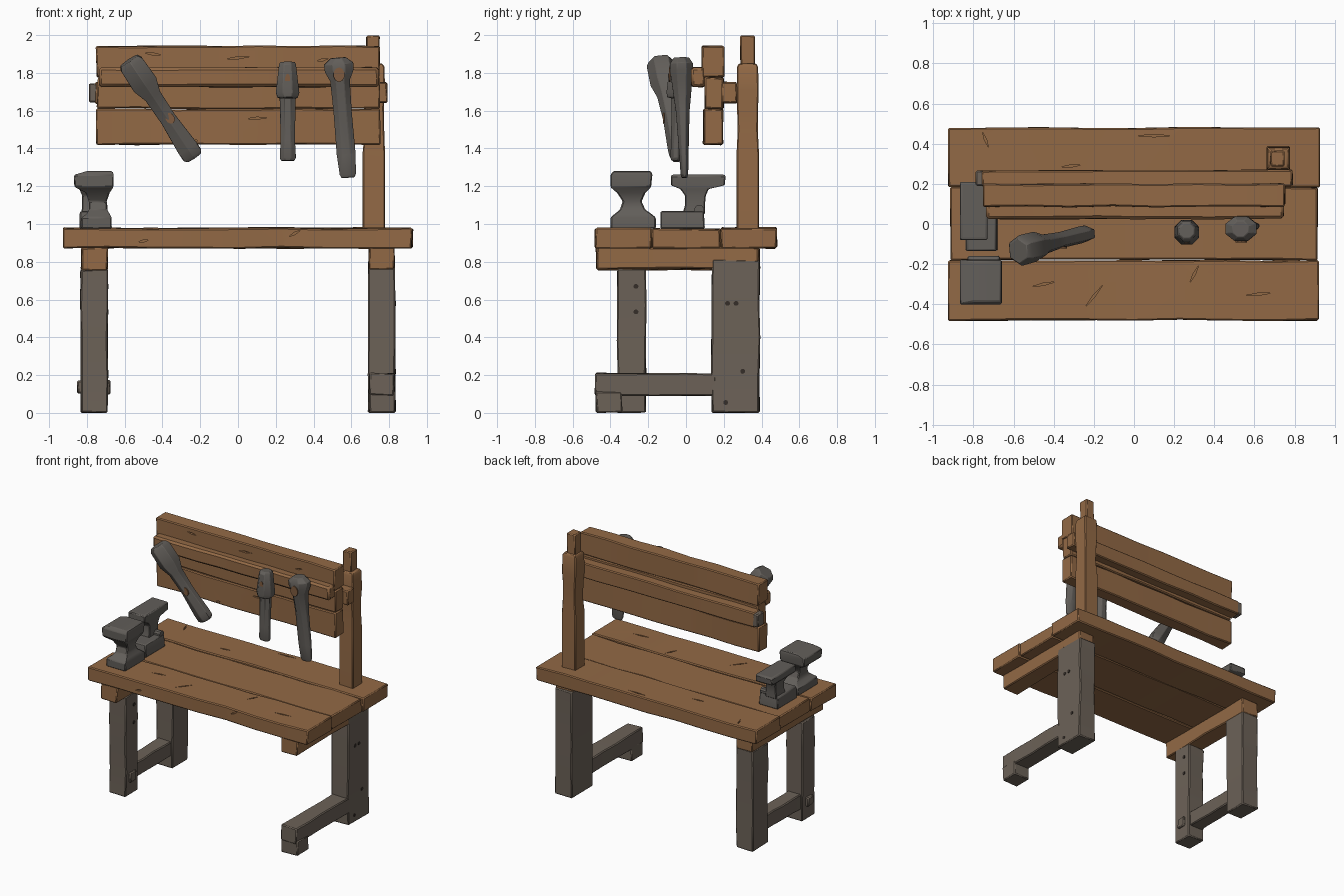
import bpy, bmesh, math, random
from mathutils import Vector

random.seed(4)


def material(name, rgb):
    m = bpy.data.materials.new(name)
    m.diffuse_color = (*rgb, 1)
    return m


WOOD = material("brown_wood", (0.29, 0.142, 0.06))
GREY = material("weathered_grey_wood", (0.150, 0.122, 0.097))
IRON = material("dull_iron", (0.122, 0.112, 0.101))
RUST = material("rust_brown", (0.21, 0.105, 0.05))
DARK = material("dark_nail", (0.035, 0.027, 0.022))


def finish(bm, name, mat, bevel=0.0):
    bmesh.ops.recalc_face_normals(bm, faces=bm.faces)
    me = bpy.data.meshes.new(name)
    bm.to_mesh(me)
    bm.free()
    me.materials.append(mat)
    ob = bpy.data.objects.new(name, me)
    bpy.context.collection.objects.link(ob)
    if bevel:
        b = ob.modifiers.new("worn_edges", 'BEVEL')
        b.width, b.segments, b.limit_method = bevel, 1, 'ANGLE'
    return ob


def beam(name, x, y, z, mat=WOOD, cuts=3, jit=0.004, bevel=0.007):
    """Hand-hewn timber: a box cut along its longest axis with uneven edges."""
    bm = bmesh.new()
    bmesh.ops.create_cube(bm, size=1)
    size = [r[1] - r[0] for r in (x, y, z)]
    mid = [(r[1] + r[0]) / 2 for r in (x, y, z)]
    for v in bm.verts:
        v.co = Vector([mid[i] + v.co[i] * size[i] for i in range(3)])
    ax = size.index(max(size))
    no = Vector([float(i == ax) for i in range(3)])
    for k in range(1, cuts + 1):
        p = Vector(mid) + no * size[ax] * (k / (cuts + 1) - 0.5)
        bmesh.ops.bisect_plane(bm, geom=bm.verts[:] + bm.edges[:] + bm.faces[:],
                               plane_co=p, plane_no=no)
    for v in bm.verts:
        v.co += Vector([random.uniform(-jit, jit) for _ in range(3)])
        v.co.z = max(v.co.z, 0)
    return finish(bm, name, mat, bevel)


def skin(bm, rings):
    """Join rings of points into a closed body."""
    vs = [[bm.verts.new(p) for p in r] for r in rings]
    n = len(vs[0])
    for a, b in zip(vs, vs[1:]):
        for i in range(n):
            bm.faces.new((a[i], a[(i + 1) % n], b[(i + 1) % n], b[i]))
    bm.faces.new(vs[0])
    bm.faces.new(vs[-1])


def stack(name, levels, mat, bevel=0.006):
    """Body from rectangles (z, x0, x1, y0, y1) stacked upward."""
    bm = bmesh.new()
    skin(bm, [[(a, c, z), (b, c, z), (b, d, z), (a, d, z)] for z, a, b, c, d in levels])
    return finish(bm, name, mat, bevel)


def tool(name, top, end, stations, sides=8):
    """Tool along an axis; stations are (fraction, half width, half depth)."""
    top, end = Vector(top), Vector(end)
    t = (end - top).normalized()
    u = t.cross(Vector((0, 1, 0))).normalized()
    v = u.cross(t)
    bm = bmesh.new()
    k = 1 / math.cos(math.pi / sides)
    rings = []
    for f, w, d in stations:
        c = top.lerp(end, f)
        rings.append([c + u * w * k * math.cos(a) + v * d * k * math.sin(a)
                      for a in (2 * math.pi * (i + 0.5) / sides for i in range(sides))])
    skin(bm, rings)
    return finish(bm, name, IRON, 0.003)


def disc(name, loc, r, axis, mat, stretch=1.0, turn=0.0, depth=0.008):
    """Thin round plate facing along x or y."""
    bm = bmesh.new()
    bmesh.ops.create_cone(bm, cap_ends=True, segments=10, radius1=r, radius2=r, depth=depth)
    for v in bm.verts:
        v.co.y *= stretch
    ob = finish(bm, name, mat)
    ob.location = loc
    ob.rotation_euler = (math.pi / 2, turn, 0) if axis == 'y' else (math.pi / 2, 0, math.pi / 2)
    return ob


# Bench top: three rough planks
planks = [beam("top_front_plank", (-0.925, 0.92), (-0.48, -0.182), (0.872, 0.978), cuts=7),
          beam("top_middle_plank", (-0.915, 0.915), (-0.18, 0.182), (0.874, 0.974), cuts=7),
          beam("top_back_plank", (-0.925, 0.925), (0.184, 0.48), (0.872, 0.98), cuts=7)]

# Cross bearers under the top
beam("left_bearer", (-0.83, -0.69), (-0.47, 0.39), (0.755, 0.875))
beam("right_bearer", (0.693, 0.827), (-0.475, 0.38), (0.762, 0.875))

# Left trestle: two legs, stretcher and peg
beam("left_front_leg", (-0.832, -0.69), (-0.365, -0.212), (0, 0.76), GREY)
beam("left_back_leg", (-0.832, -0.69), (0.2, 0.388), (0, 0.76), GREY)
beam("left_stretcher", (-0.815, -0.705), (-0.24, 0.23), (0.09, 0.205), GREY)
beam("left_peg", (-0.85, -0.675), (-0.325, -0.255), (0.1, 0.17), GREY, cuts=0)

# Right trestle: front leg is broken off, leaving its foot
beam("right_back_leg", (0.69, 0.832), (0.135, 0.39), (0, 0.81), GREY)
beam("right_stretcher", (0.695, 0.828), (-0.482, 0.16), (0.092, 0.21), GREY)
beam("right_front_foot", (0.697, 0.83), (-0.475, -0.34), (0, 0.11), GREY, cuts=0)

# Nails on the trestles
for i, (x, y, z) in enumerate([(-0.69, -0.265, 0.67), (-0.69, -0.265, 0.535), (0.832, 0.22, 0.58),
                               (0.832, 0.265, 0.58), (0.832, 0.3, 0.22), (0.832, 0.21, 0.055)]):
    disc(f"nail_{i}", (x, y, z), 0.013, 'x', DARK)

# Post with a narrower tenon on top
stack("post", [(0.9, 0.66, 0.778, 0.268, 0.388), (1.38, 0.66, 0.778, 0.268, 0.386),
               (1.5, 0.672, 0.774, 0.274, 0.38), (1.62, 0.668, 0.772, 0.27, 0.382),
               (1.7, 0.662, 0.778, 0.268, 0.384), (1.83, 0.664, 0.776, 0.27, 0.382),
               (1.85, 0.675, 0.765, 0.28, 0.372)], WOOD)
beam("post_tenon", (0.678, 0.75), (0.287, 0.365), (1.84, 1.998), cuts=0, jit=0.002)

# Tool board: planks, front hanging rail and back rail
planks += [beam("board_lower_plank", (-0.752, 0.752), (0.092, 0.195), (1.42, 1.609), cuts=6),
           beam("board_middle_plank", (-0.745, 0.752), (0.1, 0.198), (1.611, 1.775), cuts=6),
           beam("board_upper_plank", (-0.75, 0.75), (0.086, 0.2), (1.777, 1.943), cuts=6)]
beam("hanging_rail", (-0.735, 0.745), (0.025, 0.105), (1.725, 1.828), cuts=7, bevel=0.014)
beam("back_rail", (-0.76, 0.79), (0.188, 0.268), (1.64, 1.75), cuts=6)
beam("back_rail_end", (-0.79, -0.745), (0.19, 0.265), (1.645, 1.745), GREY, cuts=0, jit=0.002)

# Cracks: thin wedges carved from the planks (plank, centre, length, axis they run through)
cracks = [(0, (-0.45, -0.3, 0.98), 0.12, 0.2), (0, (0.3, -0.25, 0.98), 0.1, 1.1),
          (0, (-0.2, -0.36, 0.98), 0.14, 0.9), (0, (0.62, -0.35, 0.98), 0.14, 0.1),
          (2, (-0.74, 0.42, 0.98), 0.08, -1.2), (2, (-0.31, 0.29, 0.98), 0.1, 0.1),
          (2, (0.1, 0.44, 0.98), 0.16, 0.0), (0, (0.3, -0.48, 0.95), 0.07, 0.5),
          (0, (-0.5, -0.48, 0.91), 0.06, 0.2), (3, (-0.23, 0.09, 1.44), 0.04, 0.1),
          (3, (0.1, 0.09, 1.56), 0.1, 0.05), (5, (0.0, 0.088, 1.88), 0.12, 0.1),
          (5, (-0.45, 0.088, 1.9), 0.08, -0.1), (5, (0.45, 0.088, 1.87), 0.06, 0.2)]
for i, (p, loc, length, turn) in enumerate(cracks):
    bm = bmesh.new()
    bmesh.ops.create_cone(bm, cap_ends=True, segments=4, radius1=1, radius2=1, depth=0.03)
    for v in bm.verts:
        v.co.x *= length / 2
        v.co.y *= 0.006
    c = finish(bm, f"crack_cutter_{i}", WOOD)
    c.location = loc
    on_top = loc[2] > 0.97 and p < 3
    c.rotation_euler = (0, 0, turn) if on_top else (math.pi / 2, -turn, 0)
    c.hide_render = True
    c.display_type = 'WIRE'
    c.hide_set(True)
    m = planks[p].modifiers.new("crack", 'BOOLEAN')
    m.operation, m.object = 'DIFFERENCE', c

# Hanging tools: slanted mallet, short hammer, long hammer
tool("slanted_mallet", (-0.577, -0.135, 1.865), (-0.232, -0.045, 1.35),
     [(0, 0.052, 0.055), (0.04, 0.066, 0.068), (0.24, 0.07, 0.066), (0.36, 0.046, 0.045),
      (0.6, 0.043, 0.036), (0.9, 0.056, 0.038), (0.97, 0.056, 0.036), (1, 0.04, 0.028)], 6)
tool("short_hammer", (0.262, -0.035, 1.858), (0.264, -0.055, 1.335),
     [(0, 0.038, 0.035), (0.03, 0.045, 0.05), (0.31, 0.062, 0.062), (0.36, 0.054, 0.058),
      (0.37, 0.042, 0.034), (0.8, 0.038, 0.028), (0.97, 0.043, 0.028), (1, 0.035, 0.022)])
tool("long_hammer", (0.53, -0.025, 1.88), (0.583, -0.008, 1.245),
     [(0, 0.04, 0.04), (0.05, 0.078, 0.06), (0.11, 0.076, 0.062), (0.19, 0.052, 0.055),
      (0.45, 0.048, 0.036), (0.8, 0.05, 0.025), (0.97, 0.043, 0.02), (1, 0.034, 0.014)])

# Rust spots on the tools
disc("mallet_rust", (-0.36, -0.117, 1.56), 0.024, 'y', RUST, 1.3, -0.6)
disc("short_hammer_rust", (0.263, -0.092, 1.765), 0.014, 'y', RUST, 2.2)
disc("long_hammer_rust", (0.535, -0.087, 1.79), 0.03, 'y', RUST, 1.3)

# Front anvil
stack("front_anvil", [(0.975, -0.83, -0.668, -0.4, -0.16), (1.035, -0.828, -0.67, -0.4, -0.16),
                      (1.055, -0.8, -0.68, -0.375, -0.185), (1.075, -0.79, -0.692, -0.35, -0.215),
                      (1.12, -0.79, -0.695, -0.335, -0.235), (1.165, -0.805, -0.68, -0.365, -0.215),
                      (1.195, -0.865, -0.66, -0.4, -0.185), (1.26, -0.868, -0.658, -0.4, -0.178),
                      (1.28, -0.8, -0.665, -0.385, -0.185)], IRON)

# Back anvil with offset base and side knob
stack("back_anvil_base", [(0.975, -0.84, -0.68, -0.135, 0.1), (1.06, -0.838, -0.685, -0.135, 0.095),
                          (1.07, -0.83, -0.69, -0.13, 0.09)], IRON)
stack("back_anvil", [(1.05, -0.83, -0.735, -0.02, 0.1), (1.1, -0.825, -0.74, -0.005, 0.1),
                     (1.15, -0.825, -0.74, -0.005, 0.105), (1.185, -0.84, -0.735, -0.03, 0.12),
                     (1.205, -0.868, -0.73, -0.08, 0.205), (1.255, -0.868, -0.73, -0.08, 0.21),
                     (1.262, -0.86, -0.738, -0.072, 0.2)], IRON)
disc("back_anvil_knob", (-0.72, 0.07, 1.075), 0.026, 'x', IRON, depth=0.06)

# Soft shading with sharp edges kept
bpy.ops.object.select_all(action='DESELECT')
for ob in bpy.context.collection.objects:
    if not ob.hide_render:
        ob.select_set(True)
        bpy.context.view_layer.objects.active = ob
bpy.ops.object.shade_smooth_by_angle(angle=math.radians(30))
